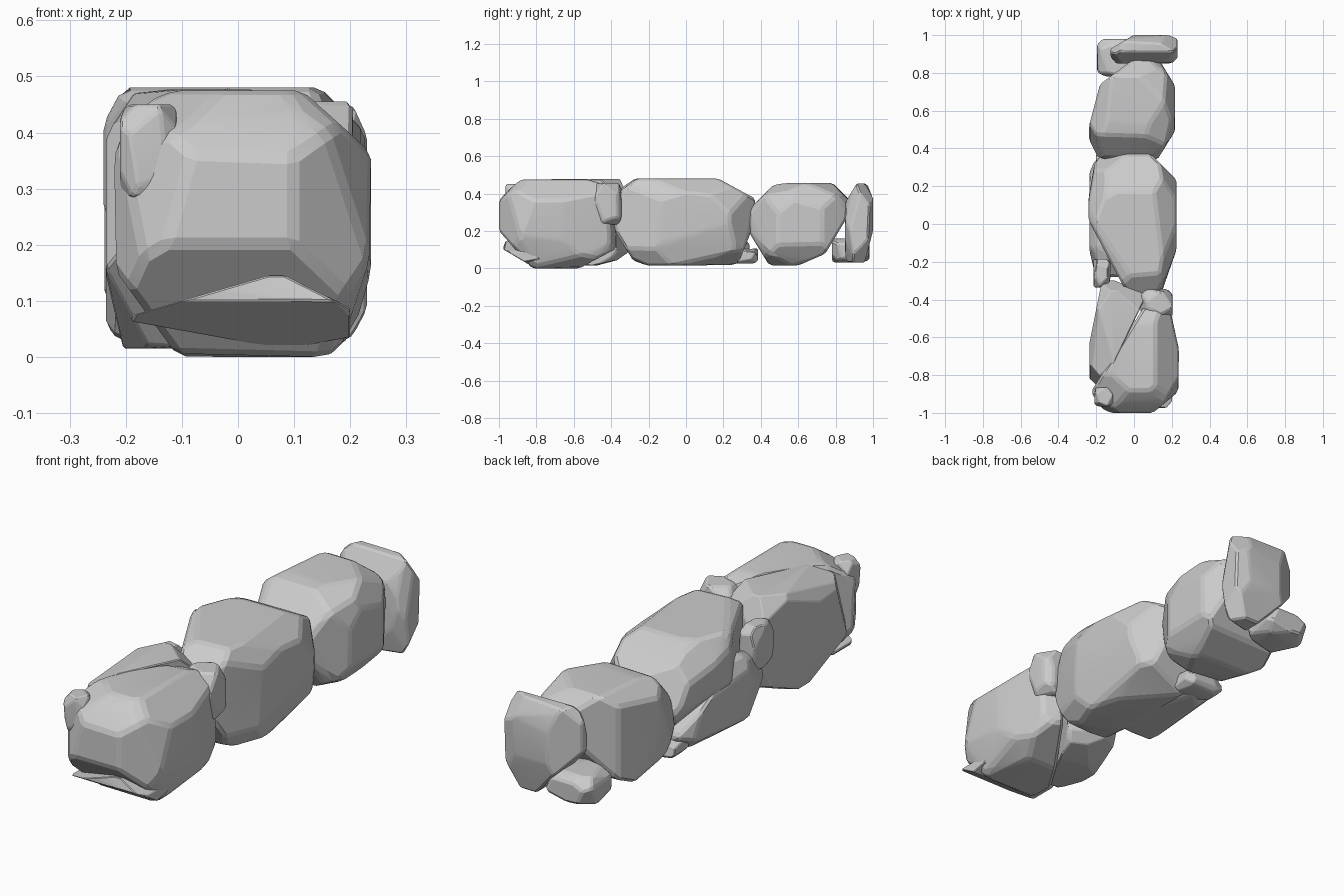
import bpy, bmesh, math, random
from mathutils import Vector

cube = bpy.data.objects.get("Cube")
if cube:
    bpy.data.objects.remove(cube, do_unlink=True)

stone = bpy.data.materials.new("light grey stone")
stone.use_nodes = True
colour = (0.6, 0.6, 0.6, 1)
stone.diffuse_color = colour
stone.node_tree.nodes["Principled BSDF"].inputs["Base Color"].default_value = colour


def slice_off(bm, point, normal):
    """Cut the solid with a plane, drop the outer side and cap the hole."""
    geom = bm.verts[:] + bm.edges[:] + bm.faces[:]
    cut = bmesh.ops.bisect_plane(bm, geom=geom, dist=0.0001, plane_co=point,
                                 plane_no=normal, clear_outer=True)
    rim = [e for e in cut["geom_cut"] if isinstance(e, bmesh.types.BMEdge) and e.is_boundary]
    if len(rim) > 2:
        bmesh.ops.contextual_create(bm, geom=rim)


def outline_plane(axes, a, b, middle):
    """Plane through an outline segment, seen along the axis not named."""
    i, j = ("xyz".index(c) for c in axes)
    point, normal = middle.copy(), Vector((0, 0, 0))
    point[i], point[j] = a
    normal[i], normal[j] = b[1] - a[1], a[0] - b[0]
    if normal.dot(point - middle) < 0:
        normal.negate()
    return point, normal.normalized()


def rock(name, low, high, cuts=(), facets=28, seed=1, bevel=0.013):
    """Chiselled boulder: a block, trimmed by outline cuts and scattered facets."""
    rng = random.Random(seed)
    low, high = Vector(low), Vector(high)
    middle, half = (low + high) / 2, (high - low) / 2
    bm = bmesh.new()
    bmesh.ops.create_cube(bm, size=2)
    for v in bm.verts:
        v.co = middle + v.co * half
    for axes, a, b in cuts:
        slice_off(bm, *outline_plane(axes, a, b, middle))
    for k in range(facets):
        # evenly spread directions, slightly shaken
        z = 1 - (2 * k + 1) / facets
        turn = k * math.pi * (3 - math.sqrt(5)) + seed
        r = math.sqrt(1 - z * z)
        d = Vector((r * math.cos(turn), r * math.sin(turn), z))
        d += Vector([rng.uniform(-0.2, 0.2) for _ in d])
        n = Vector([d[i] / half[i] for i in range(3)]).normalized()
        reach = sum(abs(n[i] * half[i]) ** 1.45 for i in range(3)) ** (1 / 1.45)
        slice_off(bm, middle + n * reach * rng.uniform(0.96, 1.02), n)
    # tidy tiny edges, then soften the arrises
    bmesh.ops.remove_doubles(bm, verts=bm.verts[:], dist=min(half) * 0.14)
    corners = [v.co.copy() for v in bm.verts]
    bm.clear()
    for co in corners:
        bm.verts.new(co)
    hull = bmesh.ops.convex_hull(bm, input=bm.verts[:])
    spare = [g for g in hull["geom_interior"] if isinstance(g, bmesh.types.BMVert)]
    bmesh.ops.delete(bm, geom=spare, context="VERTS")
    bmesh.ops.dissolve_limit(bm, angle_limit=math.radians(5), verts=bm.verts[:], edges=bm.edges[:])
    bmesh.ops.bevel(bm, geom=bm.edges[:], offset=bevel, segments=1, profile=0.5,
                    affect="EDGES", clamp_overlap=True)
    bmesh.ops.recalc_face_normals(bm, faces=bm.faces[:])
    mesh = bpy.data.meshes.new(name)
    bm.to_mesh(mesh)
    bm.free()
    mesh.materials.append(stone)
    obj = bpy.data.objects.new(name, mesh)
    bpy.context.collection.objects.link(obj)
    bpy.ops.object.select_all(action="DESELECT")
    obj.select_set(True)
    bpy.context.view_layer.objects.active = obj
    bpy.ops.object.shade_smooth_by_angle(angle=math.radians(10))


# Large boulders, front to back
rock("front_boulder", (-.23, -1, 0), (.237, -.37, .475), [
    ("xy", (-.21, -.86), (.07, -.41)), ("xy", (.235, -.65), (.18, -.4)),
    ("xy", (.22, -.9), (.1, -1)), ("xz", (-.23, .17), (-.15, .06)),
    ("xz", (.12, .47), (.22, .38)), ("yz", (-1, .38), (-.9, .46)),
    ("yz", (-1, .2), (-.85, .03)), ("yz", (-.43, .4), (-.37, .2)),
    ("yz", (-.42, .08), (-.57, 0))], seed=3)
rock("left_boulder", (-.235, -.88, .015), (.1, -.3, .477), [
    ("xy", (-.17, -.87), (.06, -.39)), ("xy", (-.23, -.6), (-.18, -.35)),
    ("xy", (-.1, -.3), (.04, -.36)), ("yz", (-.87, .22), (-.72, .03))], seed=5)
rock("middle_boulder", (-.24, -.395, .015), (.225, .37, .48), [
    ("xy", (-.22, -.02), (-.03, -.38)), ("xy", (.21, -.18), (.14, -.38)),
    ("xy", (.1, .36), (.19, .27)), ("xz", (-.24, .26), (-.06, .03)),
    ("yz", (.2, .465), (.32, .4)), ("yz", (.35, .2), (.29, .05)),
    ("yz", (-.38, .2), (-.3, .07))], seed=8)
rock("back_boulder", (-.238, .34, .015), (.218, .88, .455), [
    ("xy", (-.23, .55), (-.18, .74)), ("xy", (-.18, .74), (0, .875)),
    ("xy", (.14, .86), (.2, .76)), ("xy", (.21, .48), (.13, .35)),
    ("yz", (.35, .33), (.46, .44)), ("yz", (.86, .27), (.74, .07)),
    ("yz", (.75, .08), (.6, .015)), ("yz", (.35, .17), (.43, .04))], seed=11)

# Slabs wedged around the boulders
rock("back_slab", (-.125, .85, .03), (.23, 1, .455), [
    ("xz", (-.12, .25), (.08, .035)), ("xy", (-.12, .93), (-.02, .99)),
    ("yz", (.85, .35), (.91, .45)), ("yz", (1, .2), (.96, .05))],
    facets=20, seed=2, bevel=.01)
rock("left_wedge", (-.235, -.28, .025), (.02, .34, .32), [
    ("yz", (.04, .31), (.33, .14)), ("yz", (-.27, .18), (-.15, .04)),
    ("xz", (-.15, .31), (.02, .12))], facets=20, seed=6, bevel=.01)
rock("front_slab", (-.19, -.975, .02), (.2, -.77, .148), [
    ("xz", (-.17, .08), (.06, .147)), ("xz", (.08, .147), (.195, .09)),
    ("xz", (-.17, .06), (.05, .02)), ("yz", (-.975, .1), (-.84, .02)),
    ("yz", (-.97, .147), (-.78, .1))], facets=10, seed=4, bevel=.008)

# Small filler stones
fillers = {
    "front_pebble": ((-.16, -.915, .365), (.1, .1, .17)),
    "right_pebble": ((.12, -.42, .345), (.17, .15, .22)),
    "left_pebble": ((-.17, -.26, .31), (.09, .15, .2)),
    "low_pebble": ((-.1, .32, .065), (.2, .13, .08)),
    "back_pebble": ((-.08, .88, .095), (.23, .2, .13)),
}
for seed, (name, (spot, size)) in enumerate(fillers.items()):
    spot, size = Vector(spot), Vector(size)
    rock(name, spot - size / 2, spot + size / 2, facets=18, seed=seed + 20, bevel=.008)
